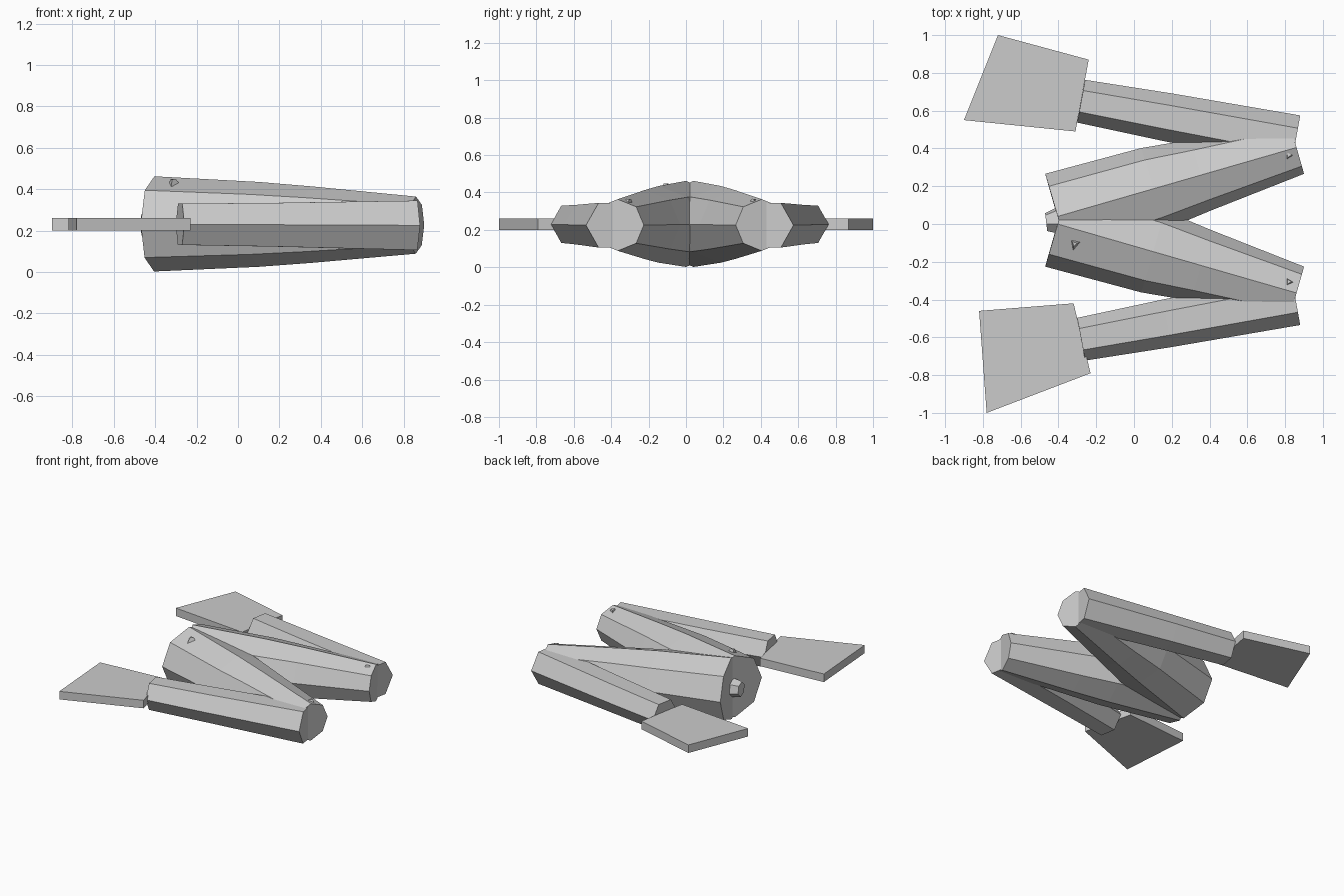
import bpy, bmesh, math
from mathutils import Vector

if "Cube" in bpy.data.objects:
    bpy.data.objects.remove(bpy.data.objects["Cube"])

MID_Y = 0.02   # mirror plane between the two legs
grey = bpy.data.materials.new("plain grey")
grey.diffuse_color = (0.6, 0.6, 0.6, 1)
grey.use_nodes = True
grey.node_tree.nodes["Principled BSDF"].inputs["Base Color"].default_value = grey.diffuse_color


def finish(name, bm):
    bmesh.ops.recalc_face_normals(bm, faces=bm.faces)
    me = bpy.data.meshes.new(name)
    bm.to_mesh(me)
    bm.free()
    me.materials.append(grey)
    ob = bpy.data.objects.new(name, me)
    bpy.context.collection.objects.link(ob)
    return ob


def limb(name, start, end, rings, sides, phase=0.0):
    """Faceted tube; rings = (fraction along, half width, half height)."""
    a, b = Vector(start), Vector(end)
    d = (b - a).normalized()
    side = d.cross(Vector((0, 0, 1))).normalized()
    up = side.cross(d)
    bm = bmesh.new()
    loops = []
    for t, w, h in rings:
        c = a.lerp(b, t)
        loops.append([bm.verts.new(c + side * w * math.cos(phase + 2 * math.pi * i / sides)
                                   + up * h * math.sin(phase + 2 * math.pi * i / sides))
                      for i in range(sides)])
    for p, q in zip(loops, loops[1:]):
        for i in range(sides):
            j = (i + 1) % sides
            bm.faces.new((p[i], p[j], q[j], q[i]))
    bm.faces.new(loops[0])
    bm.faces.new(loops[-1])
    return finish(name, bm)


def plate(name, corners, z0, z1):
    bm = bmesh.new()
    f = bm.faces.new([bm.verts.new((x, y, z0)) for x, y in corners])
    ext = bmesh.ops.extrude_face_region(bm, geom=[f])
    bmesh.ops.translate(bm, vec=(0, 0, z1 - z0),
                        verts=[v for v in ext["geom"] if isinstance(v, bmesh.types.BMVert)])
    return finish(name, bm)


for label, s in (("left", 1), ("right", -1)):
    # thigh: thick at the hip, tapering to the knee
    limb(label + "_thigh", (-0.405, MID_Y + s * 0.02, 0.232), (0.86, MID_Y + s * 0.385, 0.226),
         [(0, 0.235, 0.23), (0.4, 0.225, 0.205), (0.6, 0.195, 0.185), (1, 0.145, 0.138)], 8)
    # shin: folded back beside the thigh
    limb(label + "_shin", (-0.28, MID_Y + s * 0.63, 0.23), (0.855, MID_Y + s * 0.42, 0.225),
         [(0, 0.115, 0.115), (0.4, 0.128, 0.122), (1, 0.137, 0.138)], 6)
    # bone tip showing through on top of the knee
    limb(label + "_knee_bone_tip", (0.82, MID_Y + s * 0.335, 0.30), (0.82, MID_Y + s * 0.335 + 0.01, 0.365),
         [(0, 0.045, 0.045), (1, 0.015, 0.015)], 3)

# flat feet, turned slightly differently
plate("left_foot", [(-0.90, 0.55), (-0.31, 0.49), (-0.24, 0.87), (-0.72, 1.0)], 0.2, 0.26)
plate("right_foot", [(-0.82, -0.46), (-0.78, -1.0), (-0.23, -0.79), (-0.32, -0.42)], 0.2, 0.26)

# bone stub at the hip and small tip on top of the hip
limb("hip_bone", (-0.465, 0.01, 0.23), (-0.30, 0.03, 0.23),
     [(0, 0.05, 0.055), (0.4, 0.075, 0.065), (1, 0.06, 0.06)], 6, 0.3)
limb("hip_bone_tip", (-0.31, -0.10, 0.38), (-0.315, -0.105, 0.448),
     [(0, 0.06, 0.06), (1, 0.015, 0.015)], 3)
